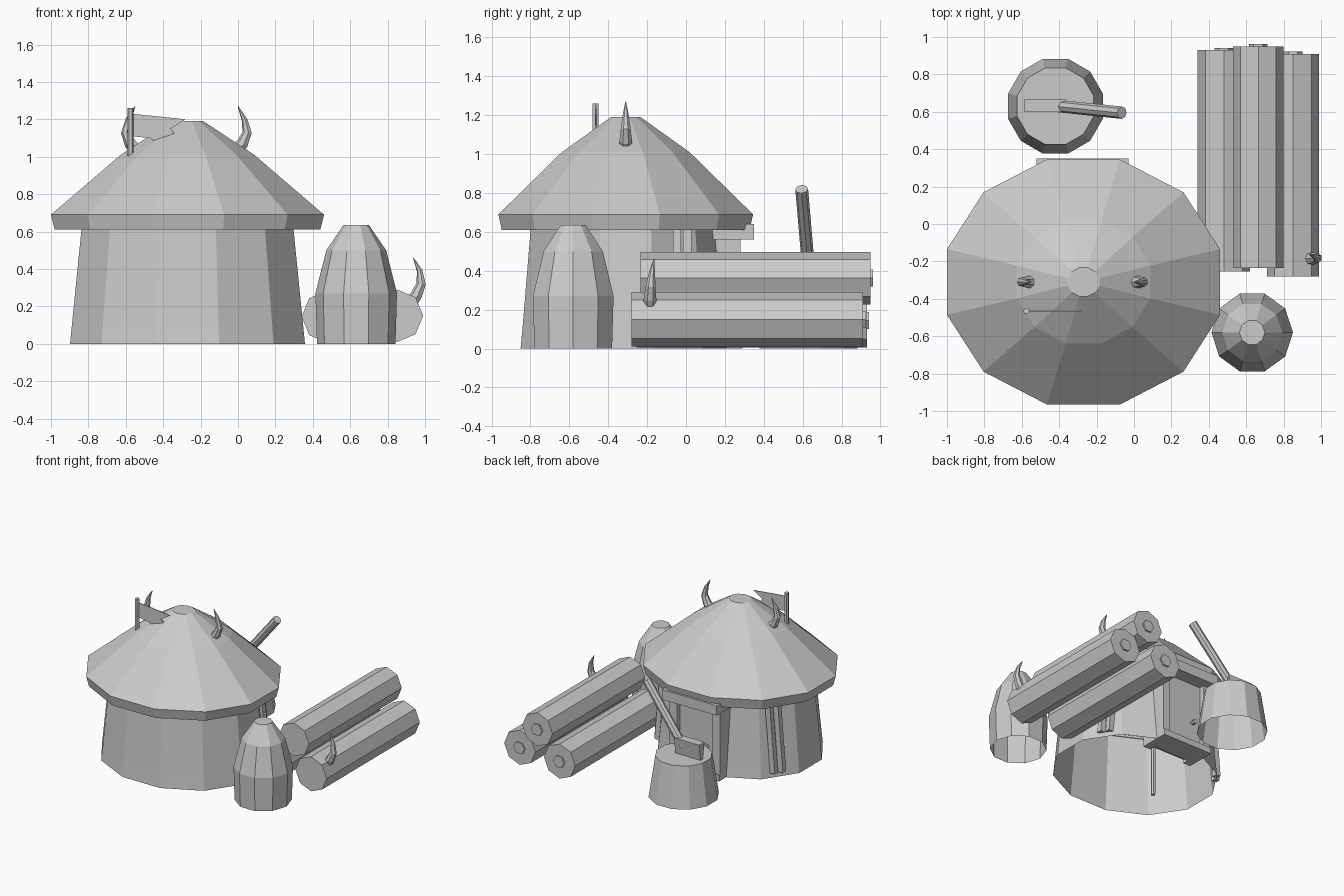
import bpy, bmesh, math
from mathutils import Vector

cube = bpy.data.objects.get("Cube")
if cube:
    bpy.data.objects.remove(cube, do_unlink=True)

grey = bpy.data.materials.new("plain grey")
grey.use_nodes = True
grey.diffuse_color = (0.6, 0.6, 0.6, 1)
bsdf = next(n for n in grey.node_tree.nodes if n.type == 'BSDF_PRINCIPLED')
bsdf.inputs["Base Color"].default_value = (0.6, 0.6, 0.6, 1)
bsdf.inputs["Roughness"].default_value = 0.9


def finish(name, bm, normals=True):
    if normals:
        bmesh.ops.recalc_face_normals(bm, faces=bm.faces)
    mesh = bpy.data.meshes.new(name)
    bm.to_mesh(mesh)
    bm.free()
    mesh.materials.append(grey)
    obj = bpy.data.objects.new(name, mesh)
    bpy.context.collection.objects.link(obj)
    return obj


def skin(name, rings, bottom, top):
    """Bridge equal rings of points, with optional end caps."""
    bm = bmesh.new()
    loops = [[bm.verts.new(p) for p in ring] for ring in rings]
    n = len(loops[0])
    for a, b in zip(loops, loops[1:]):
        for i in range(n):
            j = (i + 1) % n
            bm.faces.new((a[i], a[j], b[j], b[i]))
    if bottom:
        bm.faces.new(loops[0][::-1])
    if top:
        bm.faces.new(loops[-1])
    return finish(name, bm, bottom and top)


def turned(name, centre, profile, sides, turn=0, bottom=False, top=True):
    """Upright faceted shape; profile rows are x radius, y radius, height."""
    rings = []
    for rx, ry, z in profile:
        angles = [math.tau * i / sides + turn for i in range(sides)]
        rings.append([(centre[0] + rx * math.cos(a), centre[1] + ry * math.sin(a), z)
                      for a in angles])
    return skin(name, rings, bottom, top)


def tube(name, path, radii, sides=8, turn=0):
    """Capped faceted tube along a path."""
    pts = [Vector(p) for p in path]
    rings = []
    for i, p in enumerate(pts):
        d = (pts[min(i + 1, len(pts) - 1)] - pts[max(i - 1, 0)]).normalized()
        ref = Vector((0, 1, 0)) if abs(d.y) < 0.9 else Vector((0, 0, 1))
        u = d.cross(ref).normalized()
        v = d.cross(u)
        rings.append([p + radii[i] * (u * math.cos(a) + v * math.sin(a))
                      for a in (math.tau * k / sides + turn for k in range(sides))])
    return skin(name, rings, True, True)


def box(name, low, high):
    bm = bmesh.new()
    bmesh.ops.create_cube(bm, size=1)
    for v in bm.verts:
        v.co = [(l + h) / 2 + c * (h - l) for l, h, c in zip(low, high, v.co)]
    return finish(name, bm)


# Hut wall and roof
HUT = (-0.27, -0.31)
STEP = math.radians(15)
turned("hut_wall", HUT, [(0.65, 0.56, 0), (0.64, 0.55, 0.1), (0.585, 0.505, 0.63)],
       12, STEP, top=False)
turned("roof", HUT, [(0.58, 0.5, 0.61), (0.735, 0.66, 0.61), (0.756, 0.678, 0.69),
                     (0.37, 0.34, 1.01), (0.088, 0.079, 1.19)], 12, STEP)

# Doorway at the back
MID = -0.275
box("door", (MID - 0.17, 0.05, 0.03), (MID + 0.17, 0.24, 0.57))
box("lintel", (MID - 0.245, 0.1, 0.56), (MID + 0.245, 0.35, 0.64))
box("threshold", (MID - 0.225, 0.1, 0), (MID + 0.225, 0.29, 0.05))
tube("door_knob", [(-0.36, 0.23, 0.23), (-0.36, 0.28, 0.23)], [0.015, 0.02], 6)

# Mirrored jambs, wall posts and roof horns
for side, word in ((1, "left"), (-1, "right")):
    a, b = sorted((MID + side * 0.16, MID + side * 0.225))
    box(word + "_door_jamb", (a, 0.05, 0), (b, 0.28, 0.57))
    for k in (-1, 1):
        dx, dy = -0.018 * k, 0.026 * k
        tube(word + "_wall_post",
             [(MID + side * (0.535 + dx), -0.02 + dy, 0.04),
              (MID + side * (0.485 + dx), -0.02 + dy, 0.64)], [0.03, 0.03], 4, math.pi / 4)
    tube(word + "_roof_horn",
         [(MID + side * x, -0.31, z) for x, z in
          ((0.25, 1.02), (0.30, 1.07), (0.325, 1.13), (0.31, 1.20), (0.275, 1.27))],
         [0.036, 0.033, 0.026, 0.016, 0.002], 7)

# Flag
tube("flag_pole", [(-0.575, -0.465, 0.01), (-0.575, -0.465, 1.26)], [0.017, 0.017], 6)
bm = bmesh.new()
outline = [(-0.57, 1.23), (-0.42, 1.215), (-0.28, 1.2), (-0.36, 1.15), (-0.34, 1.125),
           (-0.45, 1.085), (-0.47, 1.1), (-0.57, 1.11)]
cloth = bm.faces.new([bm.verts.new((x, -0.461, z)) for x, z in outline])
moved = bmesh.ops.extrude_face_region(bm, geom=[cloth])["geom"]
bmesh.ops.translate(bm, vec=(0, -0.007, 0),
                    verts=[g for g in moved if isinstance(g, bmesh.types.BMVert)])
finish("flag", bm)

# Beehive-shaped barrel
turned("barrel", (0.632, -0.58), [(0.21, 0.21, 0), (0.218, 0.218, 0.27),
                                  (0.16, 0.16, 0.5), (0.068, 0.068, 0.635)], 10)

# Stacked logs with small end knots
for x, z, start, end, r in ((0.48, 0.145, -0.255, 0.93, 0.14),
                            (0.665, 0.362, -0.235, 0.95, 0.135),
                            (0.85, 0.15, -0.28, 0.91, 0.14)):
    tube("log", [(x, start, z), (x, end, z)], [r, r], 8)
    tube("log_knot", [(x, end - 0.01, z), (x, end + 0.012, z)], [0.05, 0.05], 6)

# Horn on the outer log
tube("log_horn", [(0.92, -0.185, 0.21), (0.955, -0.185, 0.26), (0.98, -0.182, 0.32),
                  (0.972, -0.175, 0.39), (0.938, -0.165, 0.46)],
     [0.036, 0.033, 0.026, 0.016, 0.002], 7)

# Chopping stump and axe
turned("stump", (-0.42, 0.63), [(0.262, 0.262, 0), (0.212, 0.212, 0.33)], 12, STEP)
head = box("axe_head", (-0.585, 0.6, 0.29), (-0.36, 0.668, 0.46))
for v in head.data.vertices:
    if v.co.z < 0.3:
        v.co.y = 0.634 + (v.co.y - 0.634) * 0.3
tube("axe_handle", [(-0.42, 0.632, 0.39), (-0.065, 0.595, 0.82)], [0.033, 0.033], 8)
